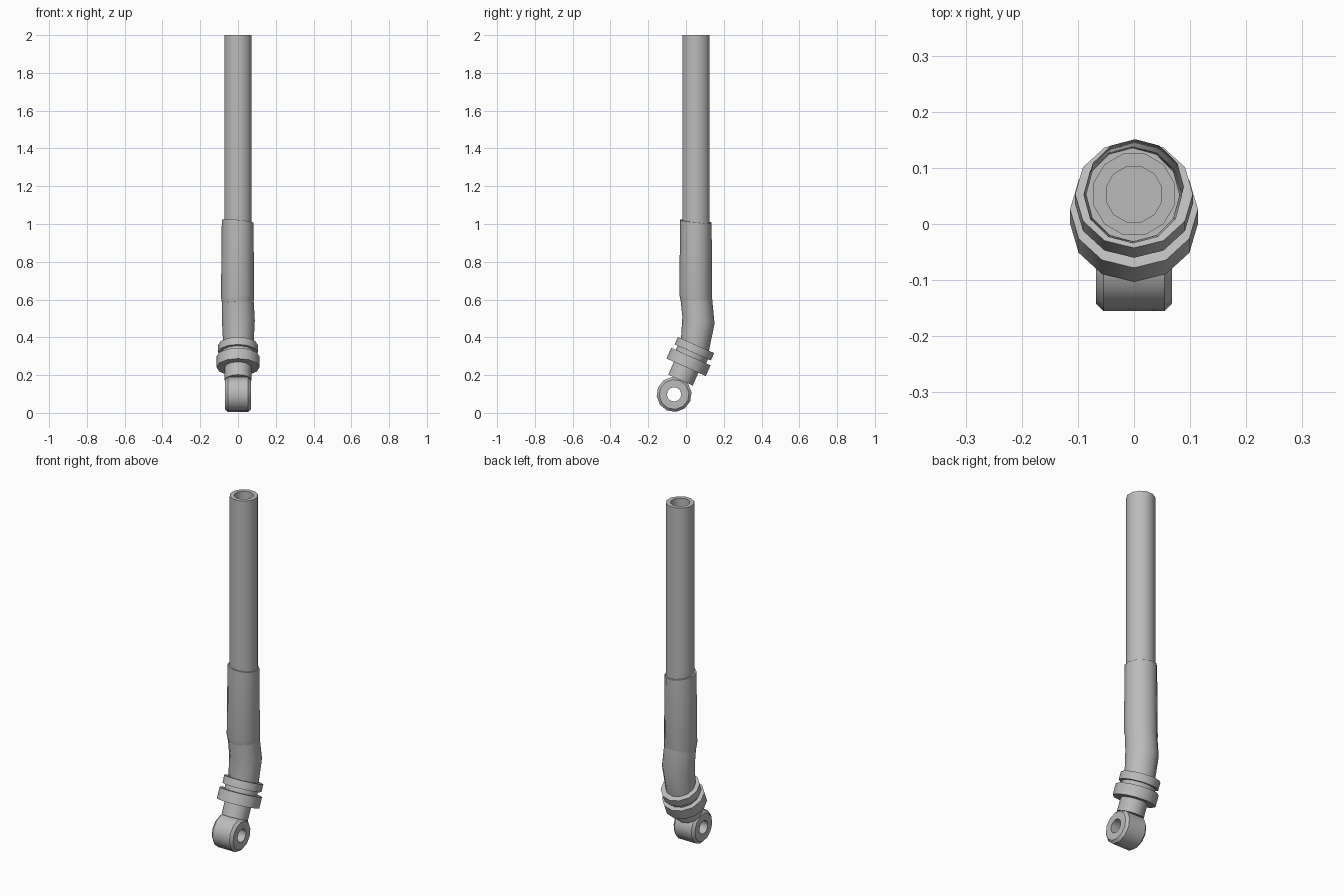
import bpy, bmesh, math
from mathutils import Matrix, Vector

if "Cube" in bpy.data.objects:
    bpy.data.objects.remove(bpy.data.objects["Cube"])

metal = bpy.data.materials.new("grey metal")
metal.use_nodes = True
GREY = (0.5, 0.5, 0.5, 1)
metal.diffuse_color = GREY
metal.node_tree.nodes["Principled BSDF"].inputs["Base Color"].default_value = GREY

SIDES = 12


def loft(name, rings, phase=0.0, closed=False, angle=38):
    """Skin a list of (matrix, radius) rings; zero radius closes an end."""
    bm = bmesh.new()
    loops = []
    for mat, r in rings:
        loops.append([bm.verts.new(mat @ Vector((r * math.cos(a), r * math.sin(a), 0)))
                      for a in (math.tau * (i + phase) / SIDES for i in range(SIDES))])
    pairs = list(zip(loops, loops[1:]))
    if closed:
        pairs.append((loops[-1], loops[0]))
    for low, high in pairs:
        for i in range(SIDES):
            j = (i + 1) % SIDES
            bm.faces.new((low[i], low[j], high[j], high[i]))
    bmesh.ops.remove_doubles(bm, verts=bm.verts, dist=1e-5)
    bmesh.ops.recalc_face_normals(bm, faces=bm.faces)
    mesh = bpy.data.meshes.new(name)
    bm.to_mesh(mesh)
    bm.free()
    mesh.materials.append(metal)
    obj = bpy.data.objects.new(name, mesh)
    bpy.context.collection.objects.link(obj)
    bpy.ops.object.select_all(action="DESELECT")
    obj.select_set(True)
    bpy.context.view_layer.objects.active = obj
    bpy.ops.object.shade_smooth_by_angle(angle=math.radians(angle))
    return obj


def lathe(name, frame, profile, **kw):
    """Revolve (radius, height) points about the local z of a frame."""
    return loft(name, [(frame @ Matrix.Translation((0, 0, h)), r) for r, h in profile], **kw)


def tilted(x, y, z, about_x, about_y=0):
    return (Matrix.Translation((x, y, z)) @ Matrix.Rotation(math.radians(about_x), 4, "X")
            @ Matrix.Rotation(math.radians(about_y), 4, "Y"))


# Straight hollow tube
lathe("upper_tube", Matrix.Translation((0, 0.053, 0)),
      [(0, 0.9), (0.075, 0.9), (0.075, 2), (0.051, 2), (0.051, 1.1), (0, 1.1)], phase=0.5)

# Bent sleeve from the rings to the tube
sleeve = [(tilted(0.002, 0.046, 0.35, -24), 0.08),
          (tilted(0.002, 0.066, 0.49, -12), 0.087),
          (tilted(-0.002, 0.054, 0.61, 0), 0.084),
          (tilted(-0.002, 0.052, 1.012, -5, 5), 0.08)]
loft("bent_sleeve", [(sleeve[0][0], 0)] + sleeve + [(sleeve[-1][0], 0)])

# Cuff wrapped round the upper half of the sleeve
cuff = [(tilted(-0.003, 0.052, 0.575, -10), 0.081),
        (tilted(-0.002, 0.052, 0.61, -10), 0.088),
        (tilted(-0.002, 0.052, 1.015, -5, 5), 0.084)]
loft("sleeve_cuff", [(cuff[0][0], 0)] + cuff + [(cuff[-1][0], 0)])

# Tilted joint: neck, collar and ring share the axis through the eye
joint = tilted(0, -0.063, 0.098, -24)


def disc(name, radius, low, high):
    lathe(name, joint, [(0, low), (radius, low), (radius, high), (0, high)])


disc("neck", 0.071, 0.083, 0.2)
disc("collar", 0.114, 0.157, 0.219)
disc("collar_spacer", 0.088, 0.2, 0.26)
disc("upper_ring", 0.105, 0.243, 0.286)

# Eye with a chamfered rim and a through hole along x
eye = joint @ Matrix.Rotation(math.radians(90), 4, "Y")
W, C, R, H = 0.068, 0.014, 0.093, 0.038
lathe("mounting_eye", eye,
      [(H, -W), (R - C, -W), (R, -W + C), (R, W - C), (R - C, W), (H, W)],
      closed=True)
